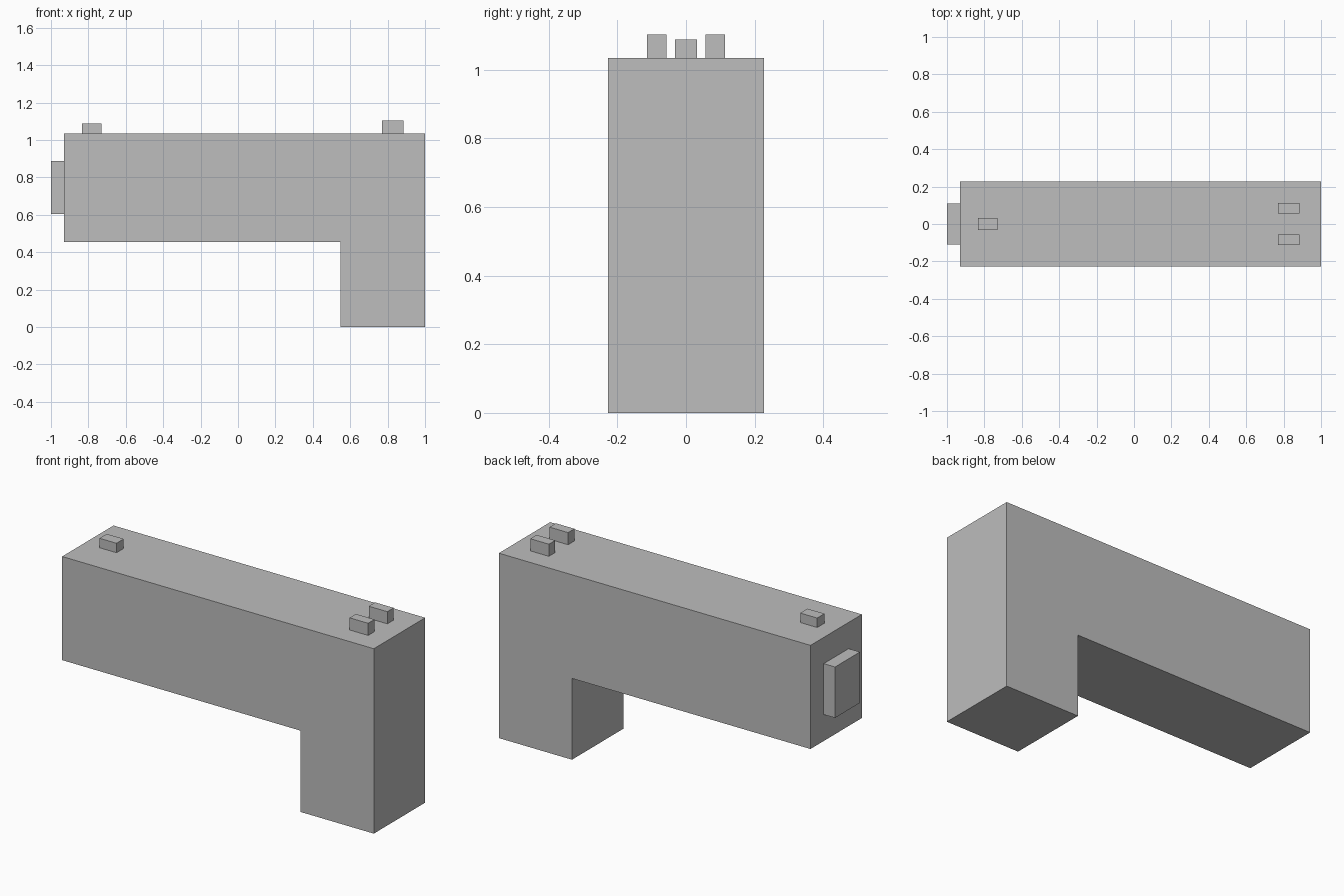
import bpy
import bmesh

cube = bpy.data.objects.get("Cube")
if cube:
    bpy.data.objects.remove(cube, do_unlink=True)

# Single plain grey material
grey = bpy.data.materials.new("plain_grey")
grey.use_nodes = True
colour = (0.51, 0.51, 0.51, 1)
grey.diffuse_color = colour
grey.node_tree.nodes["Principled BSDF"].inputs["Base Color"].default_value = colour


def extrude_profile(name, profile, y0, y1):
    """Extrude an x-z outline from y0 to y1."""
    bm = bmesh.new()
    face = bm.faces.new([bm.verts.new((x, y0, z)) for x, z in profile])
    out = bmesh.ops.extrude_face_region(bm, geom=[face])
    verts = [v for v in out["geom"] if isinstance(v, bmesh.types.BMVert)]
    bmesh.ops.translate(bm, verts=verts, vec=(0, y1 - y0, 0))
    bmesh.ops.recalc_face_normals(bm, faces=bm.faces)
    mesh = bpy.data.meshes.new(name)
    bm.to_mesh(mesh)
    bm.free()
    mesh.materials.append(grey)
    obj = bpy.data.objects.new(name, mesh)
    bpy.context.collection.objects.link(obj)
    return obj


def block(name, x0, x1, y0, y1, z0, z1):
    return extrude_profile(name, [(x0, z0), (x1, z0), (x1, z1), (x0, z1)], y0, y1)


TOP = 1.035

# L-shaped body with the grip at the +x end
extrude_profile("body_and_grip", [
    (-0.93, 0.455), (0.547, 0.455), (0.547, 0), (1, 0), (1, TOP), (-0.93, TOP),
], -0.227, 0.227)

# Raised block on the nose
block("muzzle", -1, -0.93, -0.11, 0.11, 0.603, 0.888)

# Sights on top
block("front_sight", -0.835, -0.73, -0.032, 0.032, TOP, 1.088)
for side, y in (("front", -0.085), ("back", 0.085)):
    block("rear_sight_" + side, 0.77, 0.885, y - 0.028, y + 0.028, TOP, 1.103)
